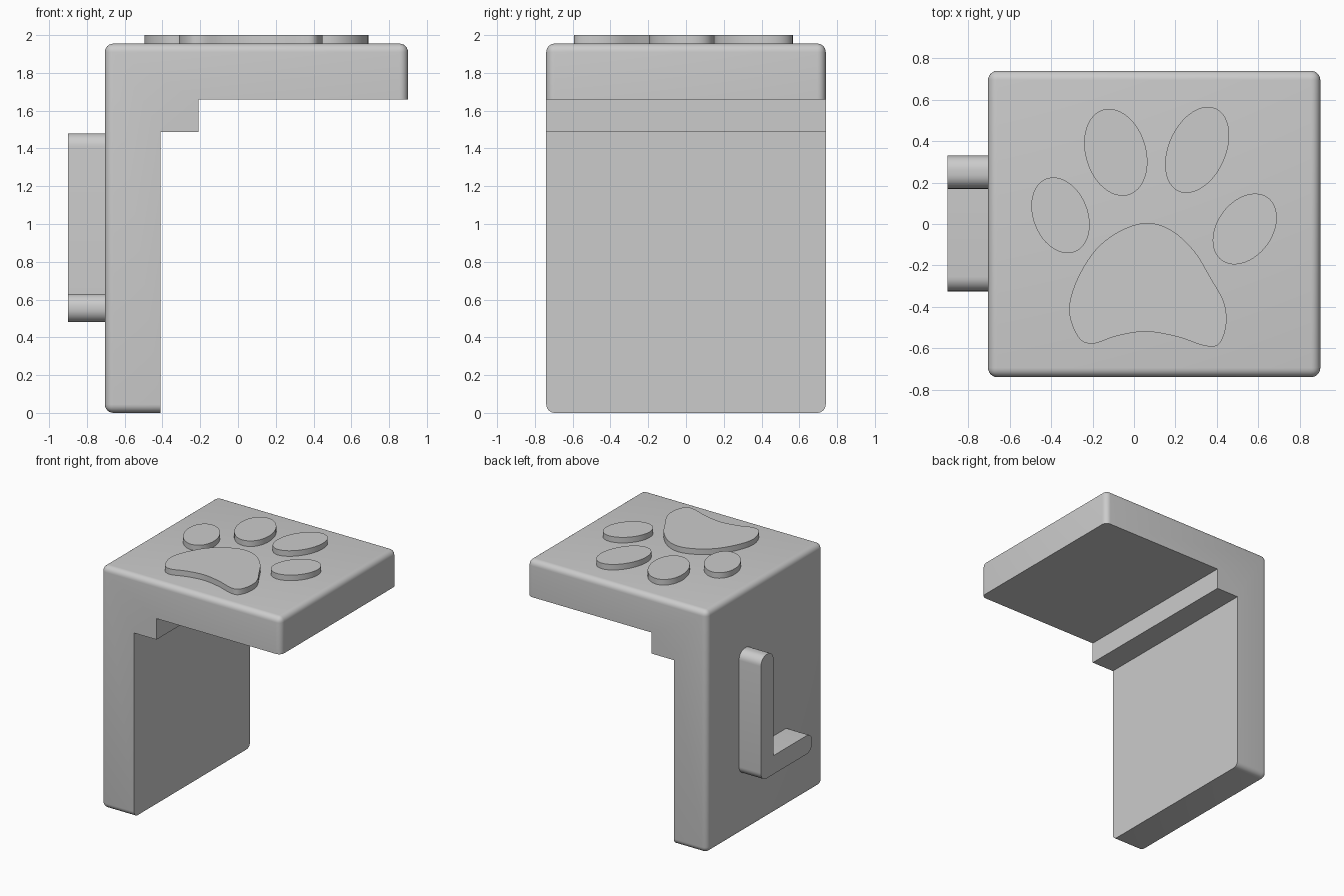
import bpy, bmesh, math
from mathutils import Vector

cube = bpy.data.objects.get("Cube")
if cube:
    bpy.data.objects.remove(cube, do_unlink=True)

# One plain grey for everything
grey = bpy.data.materials.new("plain_grey")
grey.use_nodes = True
colour = (0.6, 0.6, 0.6, 1)
grey.diffuse_color = colour
grey.node_tree.nodes["Principled BSDF"].inputs["Base Color"].default_value = colour


def add_object(name, bm):
    bmesh.ops.recalc_face_normals(bm, faces=bm.faces)
    mesh = bpy.data.meshes.new(name)
    bm.to_mesh(mesh)
    bm.free()
    mesh.materials.append(grey)
    obj = bpy.data.objects.new(name, mesh)
    bpy.context.collection.objects.link(obj)
    return obj


def smooth(obj):
    bpy.ops.object.select_all(action='DESELECT')
    obj.select_set(True)
    bpy.context.view_layer.objects.active = obj
    bpy.ops.object.shade_smooth_by_angle(angle=math.radians(35))


def extrude_outline(name, points, offset):
    """Fill a closed outline and extrude it along the offset."""
    bm = bmesh.new()
    face = bm.faces.new([bm.verts.new(p) for p in points])
    moved = bmesh.ops.extrude_face_region(bm, geom=[face], use_keep_orig=True)["geom"]
    bmesh.ops.translate(bm, vec=offset, verts=[v for v in moved if isinstance(v, bmesh.types.BMVert)])
    return add_object(name, bm)


def round_corners(points, radius, sharp=(), steps=8):
    """Replace the right-angled corners of an outline with arcs."""
    out = []
    for i, p in enumerate(points):
        if i in sharp:
            out.append(p)
            continue
        a = (points[i - 1] - p).normalized() * radius
        b = (points[(i + 1) % len(points)] - p).normalized() * radius
        for k in range(steps + 1):
            t = math.pi / 2 * k / steps
            out.append(p + a * (1 - math.sin(t)) + b * (1 - math.cos(t)))
    return out


def smooth_loop(points, steps=6):
    """Closed Catmull-Rom curve through the points."""
    out = []
    n = len(points)
    for i in range(n):
        a, b, c, d = (Vector(points[(i + k) % n]) for k in (-1, 0, 1, 2))
        for s in range(steps):
            t = s / steps
            out.append(b + (c - a) * (t / 2) + (a * 2 - b * 5 + c * 4 - d) * (t * t / 2)
                       + (b * 3 - a - c * 3 + d) * (t ** 3 / 2))
    return out


# Body: rounded block with a stepped underside cut away
low, high = Vector((-0.705, -0.74, 0)), Vector((0.9, 0.74, 1.955))
bm = bmesh.new()
bmesh.ops.create_cube(bm, size=1)
bmesh.ops.scale(bm, vec=high - low, verts=bm.verts)
bmesh.ops.translate(bm, vec=(low + high) / 2, verts=bm.verts)
bmesh.ops.bevel(bm, geom=bm.edges[:], offset=0.045, offset_type='OFFSET',
                segments=6, profile=0.5, affect='EDGES')
body = add_object("bracket_body", bm)

step = [(-0.41, -0.2), (-0.41, 1.488), (-0.21, 1.488), (-0.21, 1.658), (1.2, 1.658), (1.2, -0.2)]
cutter = extrude_outline("step_cutter", [(x, -1, z) for x, z in step], (0, 2, 0))
cutter.hide_render = True
cut = body.modifiers.new("step_cut", 'BOOLEAN')
cut.operation = 'DIFFERENCE'
cut.solver = 'EXACT'
cut.object = cutter
bpy.context.view_layer.objects.active = body
bpy.ops.object.modifier_apply(modifier=cut.name)
bpy.data.objects.remove(cutter, do_unlink=True)
smooth(body)

# Side catch: upright bar with a foot, rounded ends
catch = [(0.33, 0.48), (0.33, 1.48), (0.17, 1.48), (0.17, 0.63), (-0.325, 0.63), (-0.325, 0.48)]
outline = round_corners([Vector((-0.9, y, z)) for y, z in catch], 0.07, sharp=(3,))
smooth(extrude_outline("side_catch", outline, (0.24, 0, 0)))

# Raised paw print: four leaning oval toes and one large pad
def raise_on_top(name, outline):
    smooth(extrude_outline(name, [(x, y, 1.93) for x, y in outline], (0, 0, 0.07)))


def toe(name, cx, cy, width, height, lean):
    rise = math.sqrt(height ** 2 - lean ** 2)
    angles = [math.tau * k / 48 for k in range(48)]
    raise_on_top(name, [(cx + width * math.cos(t),
                         cy + lean * math.cos(t) + rise * math.sin(t)) for t in angles])


toe("outer_toe_left_side", -0.355, 0.042, 0.141, 0.183, -0.045)
toe("inner_toe_left_side", -0.088, 0.346, 0.153, 0.21, -0.045)
toe("inner_toe_right_side", 0.305, 0.358, 0.155, 0.208, 0.07)
toe("outer_toe_right_side", 0.535, -0.024, 0.155, 0.171, 0.055)

pad = [(0.06, 0.005), (0.18, -0.03), (0.29, -0.13), (0.37, -0.26), (0.435, -0.38),
       (0.445, -0.49), (0.41, -0.58), (0.34, -0.588), (0.21, -0.545), (0.06, -0.52),
       (-0.08, -0.54), (-0.2, -0.578), (-0.27, -0.545), (-0.313, -0.42), (-0.28, -0.28),
       (-0.19, -0.13), (-0.07, -0.035)]
raise_on_top("paw_pad", [tuple(p) for p in smooth_loop(pad)])
